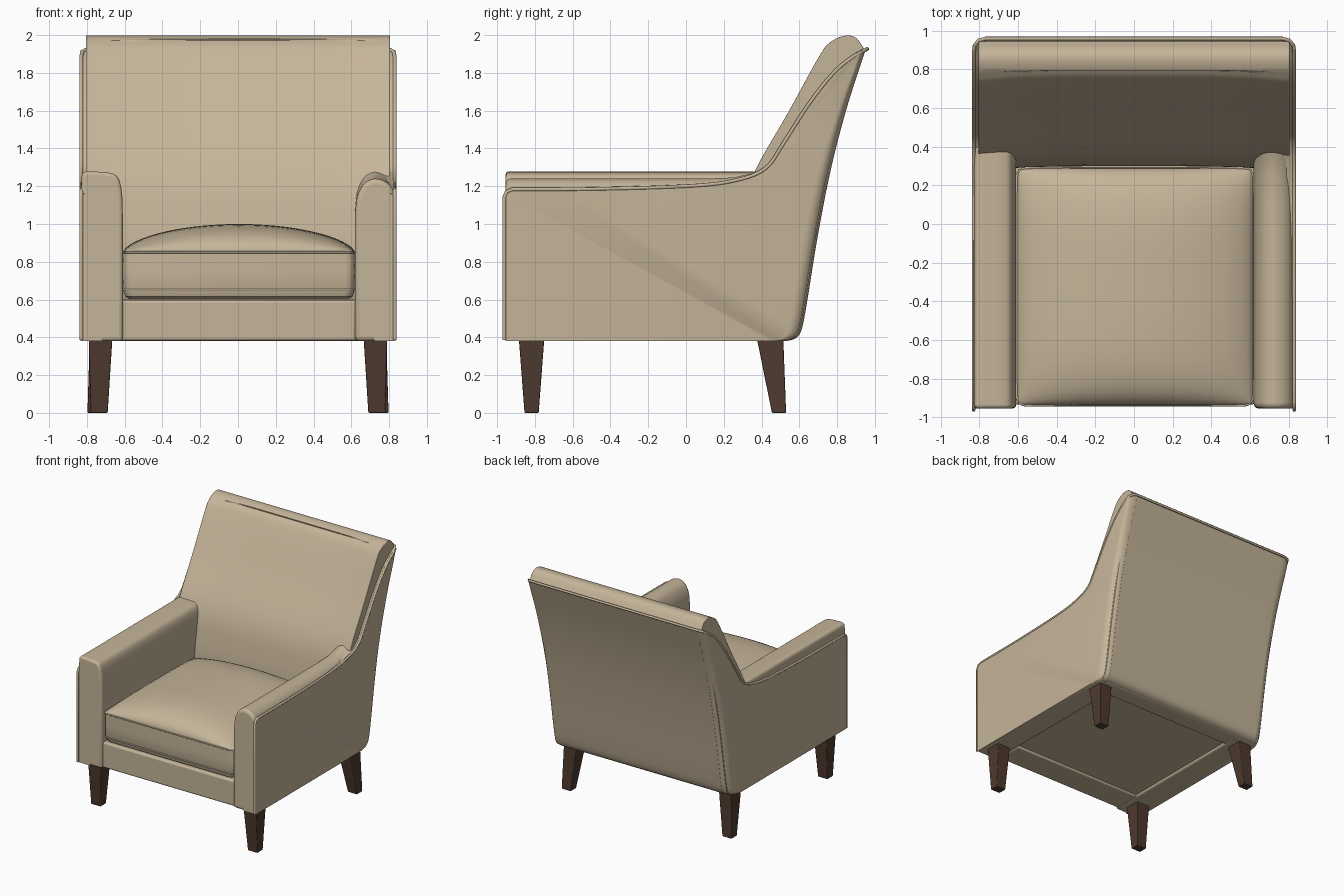
import bpy, bmesh, math
from mathutils import Vector

if "Cube" in bpy.data.objects:
    bpy.data.objects.remove(bpy.data.objects["Cube"])


def material(name, rgb):
    m = bpy.data.materials.new(name)
    m.diffuse_color = (*rgb, 1)
    m.use_nodes = True
    m.node_tree.nodes["Principled BSDF"].inputs["Base Color"].default_value = m.diffuse_color
    return m


fabric = material("tan_fabric", (0.56, 0.46, 0.32))
wood = material("dark_wood", (0.075, 0.042, 0.028))


def finish(name, bm, mat, bevel=0.0, angle=50, smooth=True):
    bmesh.ops.recalc_face_normals(bm, faces=bm.faces)
    me = bpy.data.meshes.new(name)
    bm.to_mesh(me)
    bm.free()
    me.materials.append(mat)
    ob = bpy.data.objects.new(name, me)
    bpy.context.collection.objects.link(ob)
    if bevel:
        b = ob.modifiers.new("soft_edges", 'BEVEL')
        b.width, b.segments = bevel, 4
        b.limit_method, b.angle_limit = 'ANGLE', math.radians(angle)
    if smooth:
        bpy.ops.object.select_all(action='DESELECT')
        ob.select_set(True)
        bpy.context.view_layer.objects.active = ob
        bpy.ops.object.shade_smooth_by_angle(angle=math.radians(40))
    return ob


def spline(pts, n=5):
    """Smooth curve through 2D points."""
    pts = [Vector(p) for p in pts]
    ext = [2 * pts[0] - pts[1]] + pts + [2 * pts[-1] - pts[-2]]
    out = []
    for a, b, c, d in zip(ext, ext[1:], ext[2:], ext[3:]):
        for i in range(n):
            t = i / n
            out.append(0.5 * (2 * b + (c - a) * t + (2 * a - 5 * b + 4 * c - d) * t * t
                              + (3 * b - a - 3 * c + d) * t ** 3))
    return out + [pts[-1]]


def loft(name, sections, mat=fabric, **kw):
    """Join closed outlines of equal length and cap both ends."""
    bm = bmesh.new()
    rings = [[bm.verts.new(p) for p in s] for s in sections]
    n = len(rings[0])
    for r, s in zip(rings, rings[1:]):
        for i in range(n):
            j = (i + 1) % n
            bm.faces.new((r[i], r[j], s[j], s[i]))
    bm.faces.new(rings[0])
    bm.faces.new(rings[-1])
    return finish(name, bm, mat, **kw)


def box(name, x, y, z, mat=fabric, bevel=0.015):
    outline = [(x[0], y[0]), (x[1], y[0]), (x[1], y[1]), (x[0], y[1])]
    return loft(name, [[(*p, h) for p in outline] for h in z], mat, bevel=bevel)


def piping(name, pts, radius=0.009):
    cu = bpy.data.curves.new(name, 'CURVE')
    cu.dimensions = '3D'
    cu.bevel_depth, cu.bevel_resolution, cu.use_fill_caps = radius, 2, True
    sp = cu.splines.new('POLY')
    sp.points.add(len(pts) - 1)
    for p, co in zip(sp.points, pts):
        p.co = (*co, 1)
    cu.materials.append(fabric)
    ob = bpy.data.objects.new(name, cu)
    bpy.context.collection.objects.link(ob)


# Shared side curves (y, z)
rear = spline([(0.95, 1.92), (0.85, 1.61), (0.765, 1.28), (0.695, 0.92),
               (0.64, 0.58), (0.612, 0.44), (0.58, 0.395), (0.53, 0.38)])
seam = spline([(-0.92, 1.18), (-0.5, 1.182), (0.0, 1.197), (0.25, 1.225), (0.42, 1.29),
               (0.52, 1.43), (0.66, 1.645), (0.8, 1.815), (0.945, 1.925)])

# Padded backrest, slightly hollow across its width
front = spline([(0.40, 0.39), (0.28, 0.75), (0.30, 1.05), (0.365, 1.28), (0.54, 1.59), (0.70, 1.88),
                (0.76, 1.96), (0.84, 1.997), (0.90, 1.985), (0.945, 1.925)])
outline = front + [p - Vector((0.01, 0)) for p in rear[1:]]
sections = []
for k in range(13):
    u = -1 + k / 6
    dip = 0.025 * (1 - u ** 4)
    sections.append([(0.805 * u, p.x + (dip if i < 32 else 0), p.y) for i, p in enumerate(outline)])
loft("backrest", sections, bevel=0.05, angle=60)

# Outside back panel
inner = [p + Vector((-0.04, 0)) for p in reversed(rear)]
loft("back_panel", [[(x, p.x, p.y) for p in rear + inner] for x in (-0.765, 0.765)])

# Outside side panels with rounded rear corners, and welts around them
edge_paths = {}
for side, label in ((-1, "left"), (1, "right")):
    sections = []
    for k in range(-1, 7):
        t = max(k, 0) / 6 * math.pi / 2
        x = 0.72 if k < 0 else 0.755 + 0.08 * math.sin(t)
        off = 1 - math.cos(t)
        ring = [(side * x, -0.955, 0.38), (side * x, -0.955, 1.16)]
        ring += [(side * x, p.x, p.y) for p in seam[:-1]]
        for p in rear:
            f = 0.03 if p.y > 1.8 else 0.03 + 0.045 * min(1, (1.8 - p.y) / 0.7)
            ring.append((side * x, p.x - f * off, p.y))
        sections.append(ring)
    loft(label + "_side_panel", sections)
    edge_paths[side] = ([(side * 0.83, -0.962, z) for z in (0.385, 0.8, 1.14)]
                        + [(side * 0.83, -0.95, 1.17)]
                        + [(side * 0.83, p.x, p.y + 0.003) for p in seam[:-2]])
top = [(-0.825, 0.925, 1.91), (-0.805, 0.95, 1.922), (-0.77, 0.96, 1.927),
       (0.77, 0.96, 1.927), (0.805, 0.95, 1.922), (0.825, 0.925, 1.91)]
piping("edge_welt", edge_paths[-1] + top + edge_paths[1][::-1], 0.01)

# Left arm: square top; right arm: rolled top (outlines in x, z)
left_top = spline([(-0.61, 1.05), (-0.615, 1.17), (-0.635, 1.245), (-0.675, 1.27),
                   (-0.75, 1.277), (-0.80, 1.278), (-0.825, 1.262), (-0.83, 1.20)], 4)
right_top = spline([(0.62, 1.05), (0.63, 1.14), (0.66, 1.205), (0.695, 1.232), (0.73, 1.24),
                    (0.775, 1.228), (0.81, 1.20), (0.828, 1.165)], 4)
for label, crown, a, b in (("left", left_top, -0.61, -0.83), ("right", right_top, 0.62, 0.828)):
    shape = [(b, 0.38), (a, 0.38)] + [tuple(p) for p in crown]
    ys = (-0.955, -0.4, 0.1, 0.25, 0.36, 0.48)
    lift = (0, 0, 0, 0.006, 0.03, 0.08) if label == "right" else (0, 0, 0, 0, 0, 0)
    loft(label + "_arm", [[(x, y, z + (h if z > 1 else 0)) for x, z in shape]
                          for y, h in zip(ys, lift)], bevel=0.025)

# Seat frame, front rail and underside
box("front_rail", (-0.62, 0.625), (-0.935, -0.70), (0.382, 0.598))
box("seat_deck", (-0.63, 0.63), (-0.72, 0.48), (0.40, 0.60), bevel=0)
box("rear_rail", (-0.75, 0.75), (0.40, 0.56), (0.382, 0.55))

# Seat cushion: boxed sides with a domed top and a slightly bulged underside
def cushion_ring(inset, z):
    pts = []
    x0, x1, y0, y1, r = -0.608 + inset, 0.618 - inset, -0.94 + inset, 0.29 - inset, 0.05
    for cx, cy, a in ((x1 - r, y1 - r, 0), (x0 + r, y1 - r, 90),
                      (x0 + r, y0 + r, 180), (x1 - r, y0 + r, 270)):
        for k in range(5):
            t = math.radians(a + k * 22.5)
            pts.append((cx + r * math.cos(t), cy + r * math.sin(t), z))
    return pts


loft("cushion_boxing", [cushion_ring(i, z) for i, z in
                        ((0.04, 0.60), (0.012, 0.615), (0.0, 0.65), (-0.002, 0.75), (0.0, 0.85))])
for label, z in (("upper", 0.85), ("lower", 0.65)):
    ring = cushion_ring(0.0, z)
    piping("cushion_" + label + "_seam", ring + ring[:1], 0.006)

bm = bmesh.new()
N = 28
grid = []
for i in range(N + 1):
    row = []
    for j in range(N + 1):
        u = math.sin((i / N - 0.5) * math.pi)
        v = math.sin((j / N - 0.5) * math.pi)
        # pull grid corners in to follow the rounded boxing
        c = 1 - 0.012 * (u * v) ** 8
        z = 0.85 + 0.15 * (1 - u * u) ** 0.6 * (1 - v ** 4) ** 0.5
        row.append(bm.verts.new((0.005 + 0.613 * u * c, -0.325 + 0.615 * v * c, z)))
    grid.append(row)
for i in range(N):
    for j in range(N):
        bm.faces.new((grid[i][j], grid[i + 1][j], grid[i + 1][j + 1], grid[i][j + 1]))
finish("cushion_top", bm, fabric)

# Tapered, splayed legs: (x, y) ranges at top and foot
for side, label in ((-1, "left"), (1, "right")):
    for end, tx, ty, fx, fy in (
            ("front", (0.665, 0.79), (-0.885, -0.75), (0.69, 0.78), (-0.855, -0.78)),
            ("rear", (0.665, 0.785), (0.375, 0.515), (0.71, 0.797), (0.455, 0.53))):
        rings = [[(side * x[a], y[b], z) for a, b in ((0, 0), (1, 0), (1, 1), (0, 1))]
                 for x, y, z in ((fx, fy, 0.0), (tx, ty, 0.395))]
        loft(f"{end}_{label}_leg", rings, wood, bevel=0.006, smooth=False)
